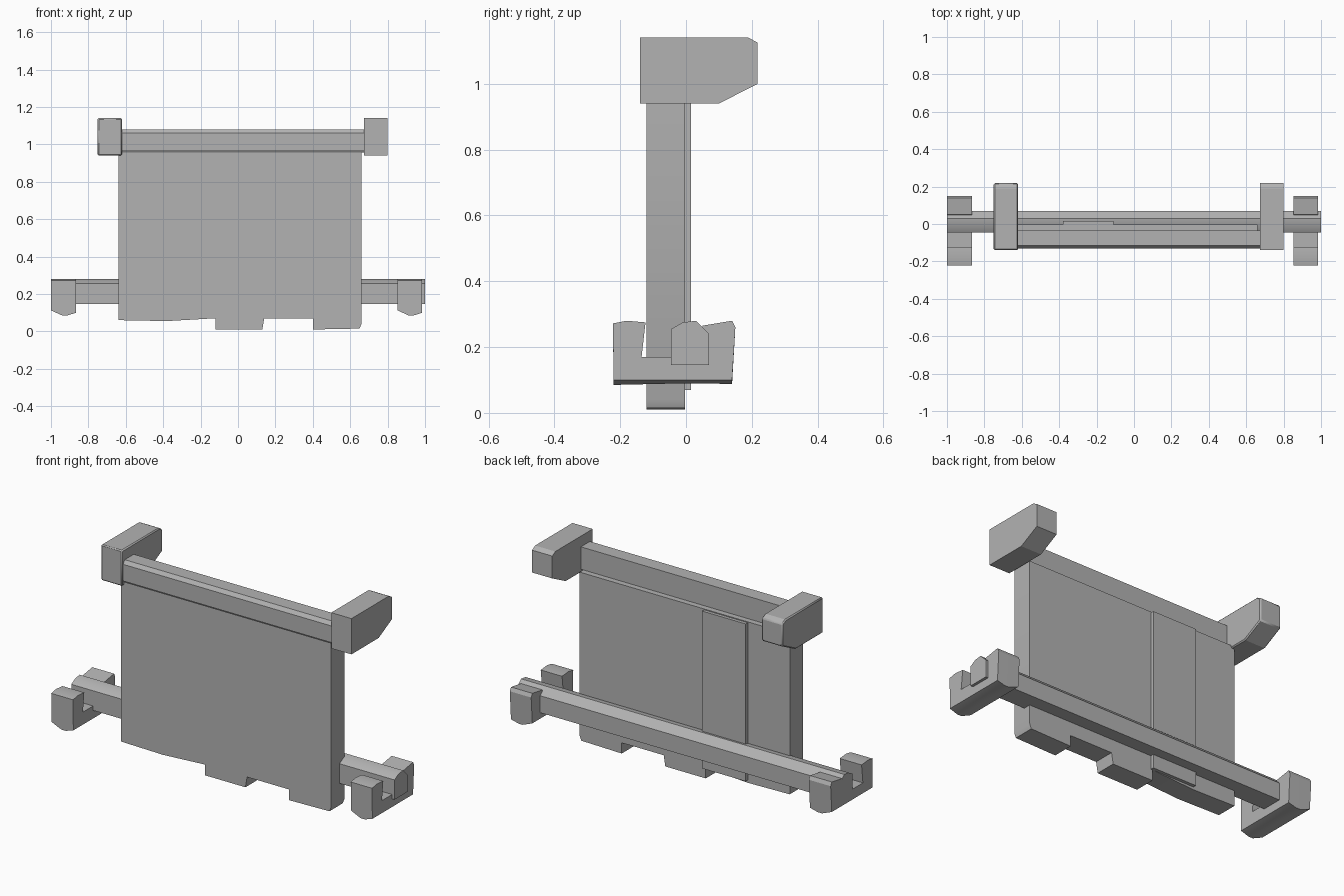
import bpy, bmesh, math
from mathutils import Vector

cube = bpy.data.objects.get("Cube")
if cube:
    bpy.data.objects.remove(cube)

grey = bpy.data.materials.new("plain grey")
grey.use_nodes = True
colour = (0.45, 0.45, 0.45, 1)
grey.diffuse_color = colour
grey.node_tree.nodes["Principled BSDF"].inputs["Base Color"].default_value = colour


def finish(name, bm, bevel=0):
    bmesh.ops.recalc_face_normals(bm, faces=bm.faces)
    mesh = bpy.data.meshes.new(name)
    bm.to_mesh(mesh)
    bm.free()
    mesh.materials.append(grey)
    obj = bpy.data.objects.new(name, mesh)
    bpy.context.collection.objects.link(obj)
    if bevel:
        mod = obj.modifiers.new("soft edges", "BEVEL")
        mod.width = bevel
        mod.segments = 1
    bpy.ops.object.select_all(action="DESELECT")
    obj.select_set(True)
    bpy.context.view_layer.objects.active = obj
    bpy.ops.object.shade_smooth_by_angle(angle=math.radians(25))
    return obj


def sweep(name, rings, bevel=0):
    """Join matching rings of points and cap both ends."""
    bm = bmesh.new()
    loops = [[bm.verts.new(p) for p in ring] for ring in rings]
    n = len(loops[0])
    for a, b in zip(loops, loops[1:]):
        for i in range(n):
            j = (i + 1) % n
            bm.faces.new((a[i], a[j], b[j], b[i]))
    bm.faces.new(loops[0])
    bm.faces.new(loops[-1])
    return finish(name, bm, bevel)


def along_x(name, profile, x0, x1, bevel=0):
    return sweep(name, [[(x, y, z) for y, z in profile] for x in (x0, x1)], bevel)


def along_y(name, profile, y0, y1, bevel=0):
    return sweep(name, [[(x, y, z) for x, z in profile] for y in (y0, y1)], bevel)


def box(name, x0, x1, y0, y1, z0, z1, bevel=0):
    return along_x(name, [(y0, z0), (y1, z0), (y1, z1), (y0, z1)], x0, x1, bevel)


# Main panel with its two bottom tabs
panel = [(-0.64, 0.06), (-0.38, 0.055), (-0.12, 0.07), (-0.12, 0.01),
         (0.13, 0.01), (0.14, 0.07), (0.4, 0.07), (0.4, 0.01),
         (0.65, 0.015), (0.66, 0.04), (0.66, 0.955), (-0.64, 0.955)]
along_y("panel", panel, -0.12, -0.003)

# Raised strip on the back of the panel
box("back_strip", -0.38, -0.11, -0.02, 0.015, 0.07, 0.95)

# Top rail
rail = [(-0.12, 0.955), (-0.035, 0.955), (-0.035, 1.08), (-0.115, 1.08),
        (-0.13, 1.06), (-0.13, 0.97)]
along_x("top_rail", rail, -0.64, 0.7)

# Blocks at the ends of the top rail
block = [(-0.14, 0.94), (0.1, 0.94), (0.218, 1.0), (0.218, 1.125),
         (0.19, 1.14), (-0.14, 1.14)]
along_x("right_top_block", block, -0.75, -0.62, 0.006)
along_x("left_top_block", block, 0.675, 0.8)

# Long lower bar
bar = [(-0.045, 0.145), (0.07, 0.145), (0.07, 0.24), (0.03, 0.28),
       (-0.01, 0.275), (-0.045, 0.255)]
along_x("lower_bar", bar, -1, 1)

# U-shaped cradles under the bar ends, with a keeled underside
cradle = [(-0.22, 0.085), (0.0, 0.09), (0.14, 0.088), (0.15, 0.26),
          (0.14, 0.28), (0.05, 0.265), (0.035, 0.17), (-0.135, 0.17),
          (-0.123, 0.275), (-0.18, 0.28), (-0.222, 0.272)]


def make_cradle(name, x0, x1):
    rings = []
    for t, floor in ((0, 0.112), (0.45, 0), (0.65, 0), (1, 0.1)):
        x = x0 + t * (x1 - x0)
        rings.append([(x, y, max(z, floor)) for y, z in cradle])
    sweep(name, rings)


make_cradle("right_cradle", -1, -0.865)
make_cradle("left_cradle", 0.853, 0.985)
